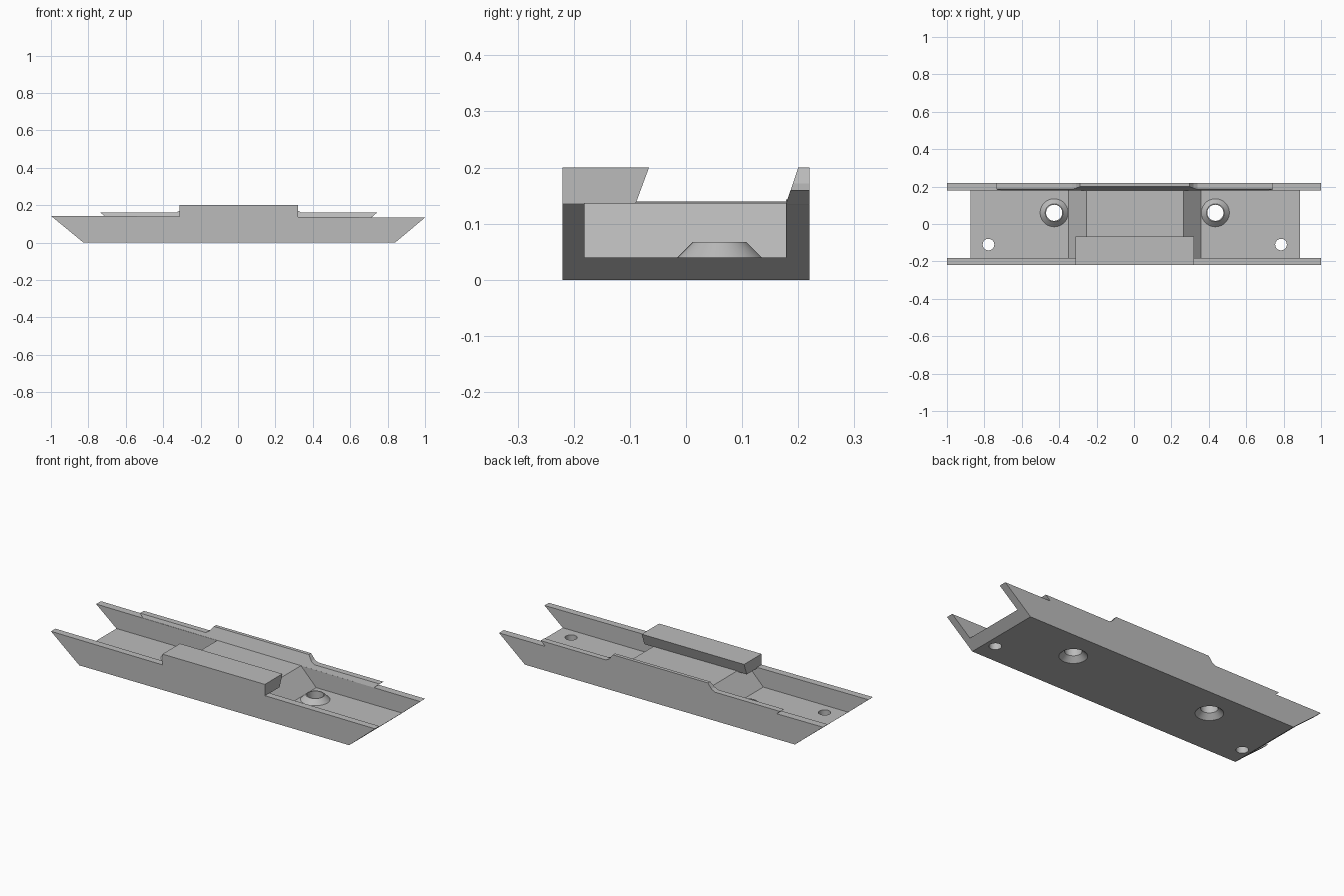
import bpy, bmesh, math
from mathutils import Vector

if "Cube" in bpy.data.objects:
    bpy.data.objects.remove(bpy.data.objects["Cube"], do_unlink=True)

GREY = (0.5, 0.5, 0.5, 1)
mat = bpy.data.materials.new("plain_grey")
mat.use_nodes = True
mat.diffuse_color = GREY
mat.node_tree.nodes["Principled BSDF"].inputs["Base Color"].default_value = GREY

MID = 0.004                      # centre of the symmetric features
FRONT, BACK, INNER = -0.22, 0.22, 0.178
FLOOR, RIM, TOP = 0.04, 0.135, 0.2


def finish(name, bm):
    bmesh.ops.recalc_face_normals(bm, faces=bm.faces)
    mesh = bpy.data.meshes.new(name)
    bm.to_mesh(mesh)
    bm.free()
    mesh.materials.append(mat)
    obj = bpy.data.objects.new(name, mesh)
    bpy.context.collection.objects.link(obj)
    return obj


def prism(name, points, start, offset):
    """Extrude a closed outline by an offset; start places each point in space."""
    bm = bmesh.new()
    face = bm.faces.new([bm.verts.new(start(a, b)) for a, b in points])
    new = bmesh.ops.extrude_face_region(bm, geom=[face])["geom"]
    bmesh.ops.translate(bm, vec=Vector(offset),
                        verts=[v for v in new if isinstance(v, bmesh.types.BMVert)])
    return finish(name, bm)


def side_prism(name, points, y0, y1):
    return prism(name, points, lambda x, z: (x, y0, z), (0, y1 - y0, 0))


def frustum(name, x, y, r0, r1, z0, z1):
    bm = bmesh.new()
    bmesh.ops.create_cone(bm, cap_ends=True, segments=40, radius1=r0, radius2=r1, depth=z1 - z0)
    bmesh.ops.translate(bm, vec=(x, y, (z0 + z1) / 2), verts=bm.verts)
    return finish(name, bm)


def combine(target, tool, operation):
    mod = target.modifiers.new("combine", "BOOLEAN")
    mod.object, mod.operation, mod.solver = tool, operation, "EXACT"
    bpy.ops.object.select_all(action="DESELECT")
    bpy.context.view_layer.objects.active = target
    target.select_set(True)
    bpy.ops.object.modifier_apply(modifier=mod.name)
    bpy.data.objects.remove(tool, do_unlink=True)


# Tray body with raked ends
tray = side_prism("tray", [(-0.826, 0), (0.84, 0), (1, 0.134), (-1, 0.143)], FRONT, BACK)

# Pockets at each end leave the raised centre with sloping sides
rise = 0.2 - FLOOR
slope = 0.092 / (RIM - FLOOR)
for s in (-1, 1):
    pocket = [(MID + s * 0.354, FLOOR), (MID + s * (0.354 - slope * rise), 0.2),
              (MID + s * 1.2, 0.2), (MID + s * 1.2, FLOOR)]
    combine(tray, side_prism("pocket", pocket, -0.181, INNER), "DIFFERENCE")

# Conical bosses with countersunk bores, and plain pin holes
for s in (-1, 1):
    bx, by = MID + s * 0.431, 0.06
    combine(tray, frustum("boss", bx, by, 0.085, 0.048, 0.03, 0.067), "UNION")
    combine(tray, frustum("bore", bx, by, 0.043, 0.043, -0.05, 0.1), "DIFFERENCE")
    combine(tray, frustum("countersink", bx, by, 0.08, 0.043, -0.01, 0.027), "DIFFERENCE")
    combine(tray, frustum("pin_hole", MID + s * 0.782, -0.11, 0.031, 0.031, -0.05, 0.1), "DIFFERENCE")

bpy.ops.object.select_all(action="DESELECT")
bpy.context.view_layer.objects.active = tray
tray.select_set(True)
bpy.ops.object.shade_smooth_by_angle(angle=math.radians(25))

# Front clamp block with an undercut inner face
prism("front_clamp_block", [(FRONT, RIM), (-0.09, RIM), (-0.066, TOP), (FRONT, TOP)],
      lambda y, z: (MID - 0.316, y, z), (0.632, 0, 0))

# Back rail: low lip with undercut ends and a raised centre, inner face leaning back
half = [(0.71, RIM), (0.739, 0.16), (0.335, 0.16), (0.315, 0.172), (0.293, TOP)]
outline = [(MID + x, z) for x, z in half] + [(MID - x, z) for x, z in reversed(half)]
rail = side_prism("back_rail", outline, INNER, BACK)
for v in rail.data.vertices:
    if v.co.y < 0.2:
        v.co.y += (v.co.z - RIM) * 0.34
